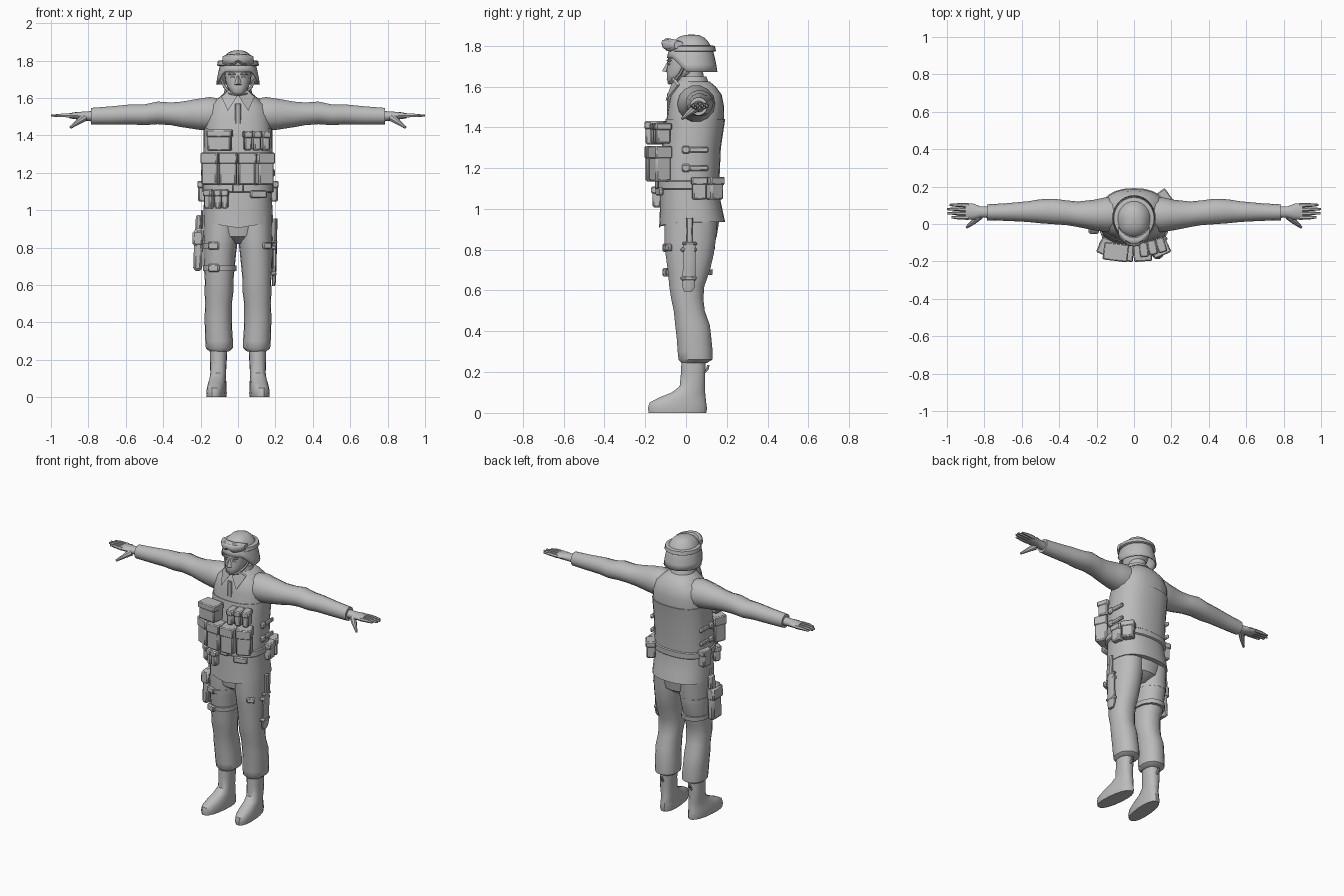
import bpy, bmesh, math
from mathutils import Vector, Matrix

cloth = bpy.data.materials.new("plain grey")
cloth.diffuse_color = (0.5, 0.5, 0.5, 1)


def finish(name, bm):
    bmesh.ops.recalc_face_normals(bm, faces=bm.faces)
    me = bpy.data.meshes.new(name)
    bm.to_mesh(me)
    bm.free()
    me.materials.append(cloth)
    ob = bpy.data.objects.new(name, me)
    bpy.context.collection.objects.link(ob)
    return ob


def skin(name, rings, cap=True):
    """Bridge equal-sized closed rings of points."""
    bm = bmesh.new()
    rows = [[bm.verts.new(p) for p in r] for r in rings]
    n = len(rows[0])
    for a, b in zip(rows, rows[1:]):
        for i in range(n):
            j = (i + 1) % n
            bm.faces.new((a[i], a[j], b[j], b[i]))
    if cap:
        bm.faces.new(rows[0])
        bm.faces.new(rows[-1])
    return finish(name, bm)


def oval(a, b, n=16, e=2.0):
    pts = []
    for i in range(n):
        t = 2 * math.pi * i / n
        c, s = math.cos(t), math.sin(t)
        pts.append((a * math.copysign(abs(c) ** (2 / e), c), b * math.copysign(abs(s) ** (2 / e), s)))
    return pts


def upright(name, rows, side=1, n=16, e=2.0, cap=True):
    """Rows of z, centre x, centre y, half width, half depth."""
    return skin(name, [[(side * (cx + u), cy + v, z) for u, v in oval(a, b, n, e)]
                       for z, cx, cy, a, b in rows], cap)


def sideways(name, rows, side=1, n=14, e=2.0):
    """Rows of x, centre y, centre z, half depth, half height."""
    return skin(name, [[(side * x, cy + u, cz + v) for u, v in oval(a, b, n, e)]
                       for x, cy, cz, a, b in rows])


def tube(name, pts, radii, n=8):
    """Round limb through a few points."""
    pts = [Vector(p) for p in pts]
    rings = []
    for i, p in enumerate(pts):
        d = (pts[min(i + 1, len(pts) - 1)] - pts[max(i - 1, 0)]).normalized()
        q = d.to_track_quat('Z', 'Y')
        rings.append([p + q @ Vector((u, v, 0)) for u, v in oval(radii[i], radii[i], n)])
    return skin(name, rings)


def box(name, loc, size, turn=0, tilt=0, bevel=0.008):
    bm = bmesh.new()
    bmesh.ops.create_cube(bm, size=1, matrix=Matrix.Diagonal((*size, 1)))
    if bevel:
        bmesh.ops.bevel(bm, geom=bm.edges[:], offset=min(bevel, min(size) * .3),
                        segments=1, affect='EDGES')
    bm.transform(Matrix.Translation(loc) @ Matrix.Rotation(math.radians(turn), 4, 'Z')
                 @ Matrix.Rotation(math.radians(tilt), 4, 'Y'))
    return finish(name, bm)


def pouch(name, x, y, z, w, d, h, turn=0):
    """Bag with an overhanging lid."""
    box(name, (x, y, z), (w, d, h), turn)
    box(name + "_lid", (x, y, z + h * .34), (w + .008, d + .01, h * .36), turn, 0, .006)


# Jacket, hem dipping at the front centre
jacket = upright("jacket", [
    (.935, 0, .03, .187, .162), (1.0, 0, .025, .185, .153), (1.1, 0, .015, .178, .142),
    (1.25, 0, .02, .178, .14), (1.4, 0, .042, .18, .143), (1.5, 0, .05, .178, .137),
    (1.56, 0, .05, .155, .125), (1.6, 0, .045, .105, .1), (1.625, 0, .035, .075, .08)], n=24, e=2.4)
for v in jacket.data.vertices:
    if v.co.z < .95 and v.co.y < 0:
        v.co.z -= .03 * (1 - abs(v.co.x) / .19)
upright("collar", [(1.59, 0, .035, .085, .088), (1.65, 0, .03, .07, .07)], n=18)
upright("belt", [(1.095, 0, .015, .184, .148), (1.1, 0, .015, .19, .154),
                 (1.135, 0, .016, .19, .154), (1.14, 0, .016, .184, .148)], n=24, e=2.4)
upright("vest_panel", [(1.14, 0, .018, .184, .146), (1.3, 0, .026, .185, .145),
                       (1.44, 0, .046, .183, .146)], n=24, e=2.4)
box("front_placket", (0, -.086, 1.5), (.03, .012, .14))

for s in (-1, 1):
    tag = "_left" if s > 0 else "_right"
    # Sleeve and cuff
    sideways("sleeve" + tag, [
        (.08, .05, 1.51, .085, .085), (.15, .05, 1.515, .093, .092), (.21, .048, 1.513, .082, .085),
        (.3, .052, 1.512, .068, .07), (.36, .06, 1.515, .066, .062), (.43, .067, 1.52, .068, .062),
        (.5, .068, 1.51, .064, .057), (.57, .066, 1.512, .055, .055), (.68, .064, 1.506, .047, .05),
        (.785, .062, 1.503, .043, .045)], s)
    # Hand with four fingers and a thumb
    sideways("palm" + tag, [(.77, .063, 1.502, .03, .029), (.82, .064, 1.503, .03, .024),
                            (.86, .066, 1.505, .043, .02), (.9, .067, 1.505, .042, .014)], s, 12)
    for i, tip in enumerate((.975, .997, 1.0, .985)):
        y = .034 + .022 * i
        tube(f"finger_{i}" + tag, [(s * .885, y, 1.505), (s * .94, y + .001, 1.507), (s * tip, y + .002, 1.505)],
             (.012, .0105, .006), 6)
    tube("thumb" + tag, [(s * .825, .045, 1.493), (s * .86, .01, 1.468), (s * .895, -.018, 1.442)],
         (.022, .014, .007), 8)
    # Trouser leg gathered above the boot
    upright("trouser_leg" + tag, [
        (.245, .1, .04, .052, .064), (.262, .1, .047, .072, .085), (.3, .101, .045, .074, .087),
        (.36, .104, .04, .073, .086), (.43, .106, .032, .073, .086), (.5, .104, .016, .071, .077),
        (.56, .102, .006, .077, .08), (.62, .101, .004, .076, .087), (.7, .1, .014, .083, .105),
        (.78, .097, .018, .088, .12), (.85, .093, .02, .093, .128), (.97, .09, .025, .093, .132)], s, 18, 2.2)
    # Boot: sole, foot and shaft
    boot = upright("boot" + tag, [
        (0, .108, -.042, .05, .143), (.022, .108, -.042, .052, .147), (.05, .108, -.04, .05, .141),
        (.075, .107, -.018, .047, .116), (.1, .106, .012, .044, .083), (.13, .106, .031, .042, .063),
        (.2, .105, .035, .045, .06), (.27, .104, .037, .047, .06)], s, 18, 2.3)
    for v in boot.data.vertices:
        if v.co.z < .11:
            v.co.x -= s * .09 * (v.co.y - .03)
    tube("boot_tab" + tag, [(s * .105, .09, .2), (s * .105, .105, .215), (s * .105, .11, .235)], (.008, .008, .006), 6)
    # Collar flap
    bm = bmesh.new()
    pts = [(.005, -.062, 1.612), (.05, -.058, 1.645), (.088, -.03, 1.61), (.055, -.088, 1.535)]
    f = bm.faces.new([bm.verts.new((s * x, y, z)) for x, y, z in pts])
    ext = bmesh.ops.extrude_face_region(bm, geom=[f])["geom"]
    bmesh.ops.translate(bm, vec=(0, -.012, -.004), verts=[g for g in ext if isinstance(g, bmesh.types.BMVert)])
    finish("collar_flap" + tag, bm)
    # Side straps with buckles, and hip pouches
    for z in (1.2, 1.29):
        box("side_strap" + tag, (s * .183, .05, z), (.018, .12, .026))
        box("strap_buckle" + tag, (s * .187, .0, z), (.022, .04, .038))
    pouch("hip_pouch" + tag, s * .185, .065, 1.1, .05, .07, .11, s * 6)
    if s > 0:
        pouch("rear_hip_pouch", .163, .14, 1.1, .055, .075, .11, 35)
    # Chin strap
    tube("chin_strap" + tag, [(s * .088, -.01, 1.7), (s * .072, -.03, 1.66), (s * .045, -.06, 1.627),
                              (0, -.083, 1.618)], (.007, .008, .009, .009), 6)

# Seat joining the legs
upright("trouser_seat", [(.82, 0, .025, .03, .07), (.86, 0, .025, .11, .125), (.97, 0, .027, .175, .14)], n=20, e=2.3)

# Chest pouches
pouch("radio_pouch", -.097, -.15, 1.372, .125, .085, .112, -7)
for i, x in enumerate((.052, .098, .145)):
    pouch(f"slim_pouch_{i}", x, -.137 + .012 * i, 1.37, .04, .07, .1, 6 + 5 * i)
# Row of magazine pouches
for i, (x, y, t) in enumerate(((-.14, -.127, -24), (-.052, -.155, -4), (.046, -.155, 4), (.137, -.127, 24))):
    pouch(f"magazine_pouch_{i}", x, y, 1.22, .09, .08, .17, t)
# Small belt pouches
for i, (x, y, t) in enumerate(((-.155, -.1, -32), (-.105, -.135, -12), (-.07, -.142, -5))):
    pouch(f"belt_pouch_{i}", x, y, 1.058, .042 - .008 * (i > 0), .045, .1, t)
box("belt_clip", (.11, -.13, 1.085), (.09, .02, .04), 14)
box("belt_buckle", (0, -.143, 1.117), (.06, .018, .045))

# Thigh holster with pistol grip and straps
box("holster", (-.212, .0, .79), (.048, .1, .23), 0, 2, .014)
box("holster_flap", (-.215, .0, .85), (.056, .108, .08), 0, 2, .01)
box("pistol_grip", (-.212, .03, .93), (.03, .05, .09), 0, 3)
box("holster_hanger", (-.192, .0, .95), (.012, .04, .1))
for z in (.69, .81):
    a = .09 + .02 * (z - .69)
    upright("thigh_strap", [(z - .014, -.098, .016, a, .114 + .1 * (z - .69)),
                            (z + .014, -.098, .016, a, .117 + .1 * (z - .69))], n=18, e=2.2)
    box("thigh_buckle", (-.13, -.098, z), (.06, .02, .042), -18)

# Knife in a sheath with straps on the other thigh
upright("knife_sheath", [(.595, .19, .01, .008, .02), (.62, .192, .013, .011, .033),
                         (.83, .197, .018, .012, .03)], n=10, e=3)
upright("knife_handle", [(.83, .198, .018, .009, .015), (.9, .2, .018, .01, .014), (.955, .2, .018, .01, .017)], n=8)
box("knife_guard", (.198, .018, .83), (.024, .07, .016))
for z in (.66, .8):
    box("knife_strap", (.192, .013, z), (.03, .078, .022))
box("thigh_patch", (.155, -.085, .81), (.05, .02, .035), 25)

# Neck and head
upright("neck", [(1.58, 0, .035, .058, .058), (1.7, 0, .025, .055, .058)], n=14)
upright("head", [(1.617, 0, -.062, .022, .022), (1.632, 0, -.052, .04, .043), (1.66, 0, -.025, .058, .07),
                 (1.69, 0, -.003, .068, .09), (1.73, 0, .008, .073, .098), (1.78, 0, .015, .075, .1)], n=18, e=2.2)
# Nose, brow, lips and eyes
bm = bmesh.new()
bmesh.ops.create_cone(bm, cap_ends=True, segments=4, radius1=.02, radius2=.006, depth=.05,
                      matrix=Matrix.Translation((0, -.092, 1.695)) @ Matrix.Rotation(-.25, 4, 'X'))
finish("nose", bm)
box("lips", (0, -.083, 1.655), (.04, .016, .014), 0, 0, .004)
for s in (-1, 1):
    box("brow", (s * .032, -.083, 1.727), (.04, .014, .01), s * 16, 0, .004)
    box("eye", (s * .03, -.083, 1.71), (.024, .006, .009), s * 16, 0, .002)

# Helmet shell: rim high over the face, low over the ears and nape
rings = []
for t in [i / 8 for i in range(9)]:
    ring = []
    for k in range(28):
        a = 2 * math.pi * k / 28
        c, s = math.cos(a), math.sin(a)
        rim = 1.672 + .068 * min(1, max(0, (-s - .25) / .5))
        r = max(.02, math.cos(t * math.pi / 2) ** .75)
        flare = 1 + .05 * max(0, 1 - t * 5)
        ring.append((.111 * c * r * flare, .03 + .118 * s * r * flare, rim + (1.855 - rim) * math.sin(t * math.pi / 2)))
    rings.append(ring)
helmet = skin("helmet", rings, False)
bm = bmesh.new()
bm.from_mesh(helmet.data)
bm.faces.new([v for v in bm.verts if v.index >= 8 * 28])
bm.to_mesh(helmet.data)
bm.free()
shell = helmet.modifiers.new("thickness", 'SOLIDIFY')
shell.thickness = .008

# Goggles resting on the helmet, with a nose dip, lens and strap
for name, grow, out in (("goggle_frame", 1, 0), ("goggle_lens", .72, -.01)):
    rows = []
    for i in range(13):
        x = -.084 + .014 * i
        dip = max(0, 1 - abs(x) / .03)
        end = 1 - .45 * (abs(x) / .084) ** 4
        rows.append((x * (grow * .2 + .8), -.088 + out + 7.5 * x * x, 1.803 + .01 * dip,
                     .022, (.032 - .008 * dip) * end * grow))
    sideways(name, rows, 1, 12, 3)
upright("goggle_strap", [(1.772, 0, .03, .108, .112), (1.775, 0, .03, .112, .117),
                         (1.797, 0, .03, .108, .112), (1.8, 0, .03, .1, .105)], n=24)

# Smooth shading with crisp edges
for ob in bpy.context.scene.objects:
    ob.select_set(True)
bpy.context.view_layer.objects.active = jacket
bpy.ops.object.shade_smooth_by_angle(angle=math.radians(40))
